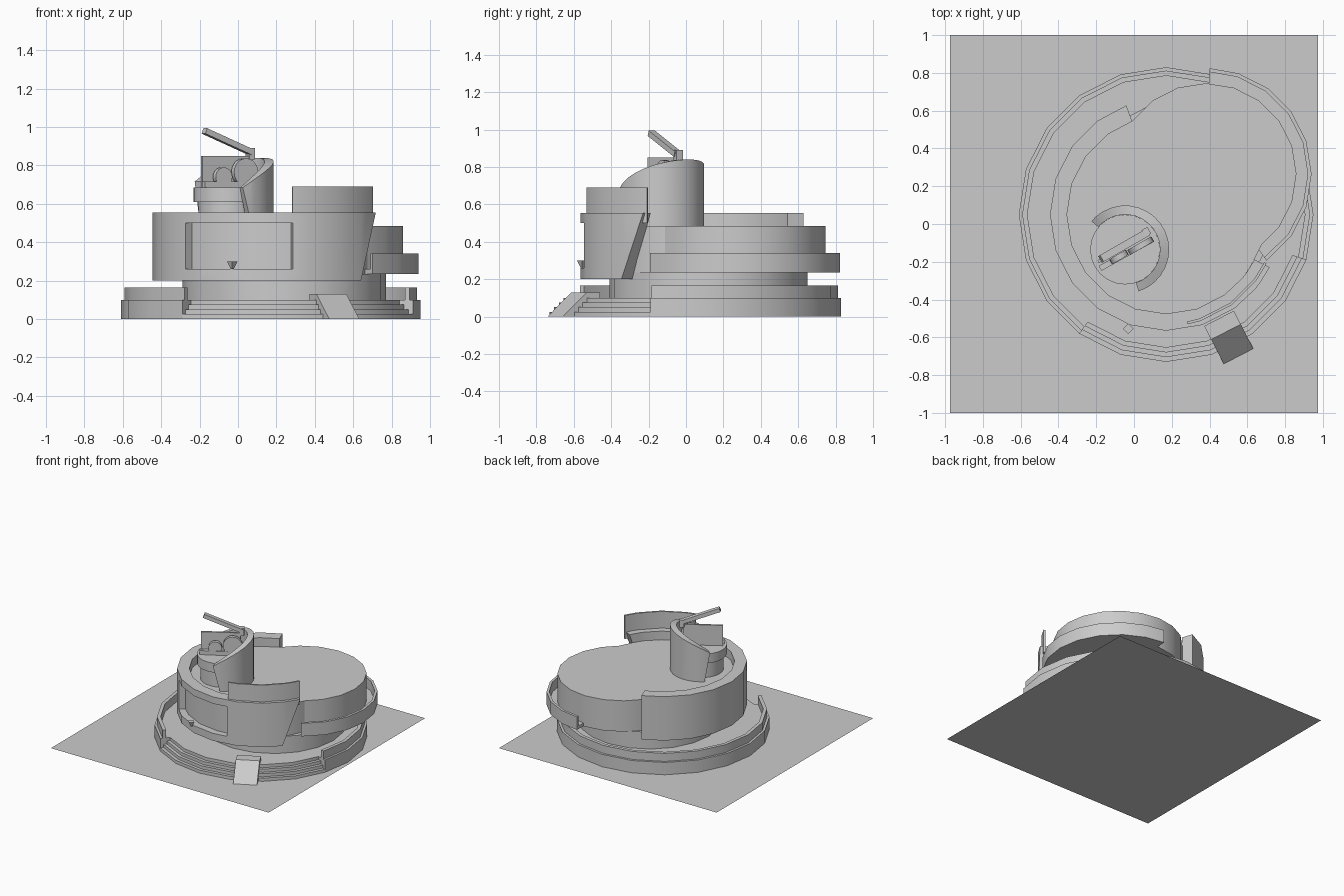
import bpy, bmesh, math
from mathutils import Vector, Matrix

old = bpy.data.objects.get("Cube")
if old:
    bpy.data.objects.remove(old)

grey = bpy.data.materials.new("plain_grey")
grey.use_nodes = True
GREY = (0.6, 0.6, 0.6, 1)
grey.diffuse_color = GREY
grey.node_tree.nodes["Principled BSDF"].inputs["Base Color"].default_value = GREY

MAIN = (0.17, 0.05)     # centre of base and tall wall
WING = (0.38, 0.265)    # centre of the offset round wing
TURRET = (-0.047, -0.135)


def finish(bm, name):
    bmesh.ops.recalc_face_normals(bm, faces=bm.faces[:])
    mesh = bpy.data.meshes.new(name)
    bm.to_mesh(mesh)
    bm.free()
    mesh.materials.append(grey)
    ob = bpy.data.objects.new(name, mesh)
    bpy.context.collection.objects.link(ob)
    return ob


def disc(name, c, r, z0, z1, n=20, r_top=None):
    bm = bmesh.new()
    bmesh.ops.create_cone(bm, cap_ends=True, segments=n, radius1=r,
                          radius2=r if r_top is None else r_top, depth=z1 - z0,
                          matrix=Matrix.Translation((*c, (z0 + z1) / 2)))
    return finish(bm, name)


def arc(name, c, r0, r1, a0, a1, z0, z1, step=18, foot=None):
    """Curved wall; z1 may be a function of angle, foot is the angle range at the bottom."""
    lo, hi = foot or (a0, a1)
    inner = [k * step for k in range(-40, 41) if a0 + 1 < k * step < a1 - 1]
    angles = sorted(set([a0, a1, lo, hi] + inner))
    bm = bmesh.new()
    rows = []
    for a in angles:
        top = z1(a) if callable(z1) else z1
        row = []
        for r, z, ang in ((r0, z0, min(max(a, lo), hi)), (r1, z0, min(max(a, lo), hi)),
                          (r1, top, a), (r0, top, a)):
            t = math.radians(ang)
            row.append(bm.verts.new((c[0] + r * math.cos(t), c[1] + r * math.sin(t), z)))
        rows.append(row)
    for p, q in zip(rows, rows[1:]):
        for i in range(4):
            j = (i + 1) % 4
            bm.faces.new((p[i], p[j], q[j], q[i]))
    bm.faces.new(rows[0])
    bm.faces.new(rows[-1])
    bmesh.ops.remove_doubles(bm, verts=bm.verts[:], dist=0.0001)
    return finish(bm, name)


def beam(name, p, q, thick, height):
    """Box running from p to q."""
    p, q = Vector(p), Vector(q)
    d = q - p
    side = Vector((-d.y, d.x, 0)).normalized()
    up = d.normalized().cross(side)
    rot = Matrix((d.normalized(), side, up)).transposed().to_4x4()
    bm = bmesh.new()
    bmesh.ops.create_cube(bm, size=1, matrix=Matrix.Translation((p + q) / 2) @ rot
                          @ Matrix.Diagonal((d.length, thick, height, 1)))
    return finish(bm, name)


def wheel(name, loc, r, depth):
    """Upright disc facing across the turret axis."""
    bm = bmesh.new()
    axis = Vector((0.5, -0.87, 0)).to_track_quat('Z', 'Y').to_matrix().to_4x4()
    bmesh.ops.create_cone(bm, cap_ends=True, segments=20, radius1=r, radius2=r,
                          depth=depth, matrix=Matrix.Translation(loc) @ axis)
    return finish(bm, name)


def combine(ob, other, mode):
    mod = ob.modifiers.new(mode, 'BOOLEAN')
    mod.operation = mode
    mod.object = other
    mod.solver = 'EXACT'
    bpy.context.view_layer.objects.active = ob
    bpy.ops.object.modifier_apply(modifier=mod.name)
    bpy.data.objects.remove(other)


# Ground sheet
bm = bmesh.new()
bmesh.ops.create_grid(bm, x_segments=1, y_segments=1, size=1,
                      matrix=Matrix.Diagonal((0.975, 1, 1, 1)))
ground = finish(bm, "ground_sheet")

# Round base with front steps and a back rim
disc("base_floor", MAIN, 0.705, 0, 0.1)
arc("base_back", MAIN, 0.70, 0.78, -18, 234, 0, 0.1)
arc("base_rim", MAIN, 0.735, 0.762, -18, 234, 0.1, 0.165)
for i in range(3):
    arc(f"step_{i + 1}", MAIN, 0.70, 0.78 - i * 0.025, 234, 342, 0, 0.025 * (i + 1))

# Entrance ramp: side profile swept across its width
out = Vector((0.46, -0.89, 0))
across = Vector((0.89, 0.46, 0)) * 0.088
bm = bmesh.new()
ends = []
for s in (-1, 1):
    ends.append([bm.verts.new(Vector((0.45, -0.5, z)) + out * d + across * s)
                 for d, z in ((0, 0), (0, 0.13), (0.08, 0.13), (0.225, 0))])
    bm.faces.new(ends[-1])
for i in range(4):
    j = (i + 1) % 4
    bm.faces.new((ends[0][i], ends[0][j], ends[1][j], ends[1][i]))
finish(bm, "ramp")

# Recessed core and main body with the round wing
disc("lower_core", (0.24, 0.12), 0.53, 0.09, 0.235)
body = disc("main_body", MAIN, 0.53, 0.2, 0.485)
combine(body, disc("wing", WING, 0.48, 0.235, 0.485), 'UNION')

# Tall outer wall with a slanted end and a sunken window
wall = arc("outer_wall", MAIN, 0.525, 0.615, 110, 333, 0.2, 0.555, foot=(110, 320))
combine(wall, arc("window_cutter", MAIN, 0.56, 0.7, 223, 281, 0.26, 0.5), 'DIFFERENCE')
arc("raised_screen", MAIN, 0.578, 0.592, 281, 334, 0.5, 0.69)
disc("window_lamp", (-0.03, -0.555), 0.008, 0.26, 0.3, n=4, r_top=0.028)

# Balcony around the wing
arc("balcony_floor", WING, 0.47, 0.55, -55, 88, 0.235, 0.26)
arc("balcony_parapet", WING, 0.54, 0.56, -55, 88, 0.235, 0.34)

# Turret: stem, drum and curved shield with a sweeping top
disc("turret_stem", TURRET, 0.16, 0.48, 0.61, n=24)
disc("turret_drum", TURRET, 0.185, 0.61, 0.685, n=24)
arc("turret_shield", TURRET, 0.185, 0.233, -72, 140, 0.48,
    lambda a: 0.84 - 0.15 * ((a - 40) / 110) ** 2, step=12, foot=(-59, 130))

# Instruments on the turret
beam("back_plate", (-0.19, -0.2, 0.767), (0.06, -0.05, 0.767), 0.015, 0.165)
beam("low_rail", (-0.18, -0.235, 0.7), (0.1, -0.08, 0.7), 0.03, 0.035)
wheel("large_wheel", (0.035, -0.115, 0.765), 0.072, 0.03)
wheel("small_wheel", (-0.08, -0.175, 0.74), 0.05, 0.03)
beam("tilted_arm", (-0.175, -0.185, 0.98), (0.07, -0.045, 0.868), 0.04, 0.03)
beam("arm_joint", (0.05, -0.05, 0.86), (0.08, -0.033, 0.86), 0.04, 0.06)

# Soft shading on round walls, crisp edges elsewhere
bpy.ops.object.select_all(action='DESELECT')
for ob in bpy.data.objects:
    if ob.type == 'MESH' and grey.name in ob.data.materials:
        ob.select_set(True)
        bpy.context.view_layer.objects.active = ob
bpy.ops.object.shade_smooth_by_angle(angle=math.radians(30))
